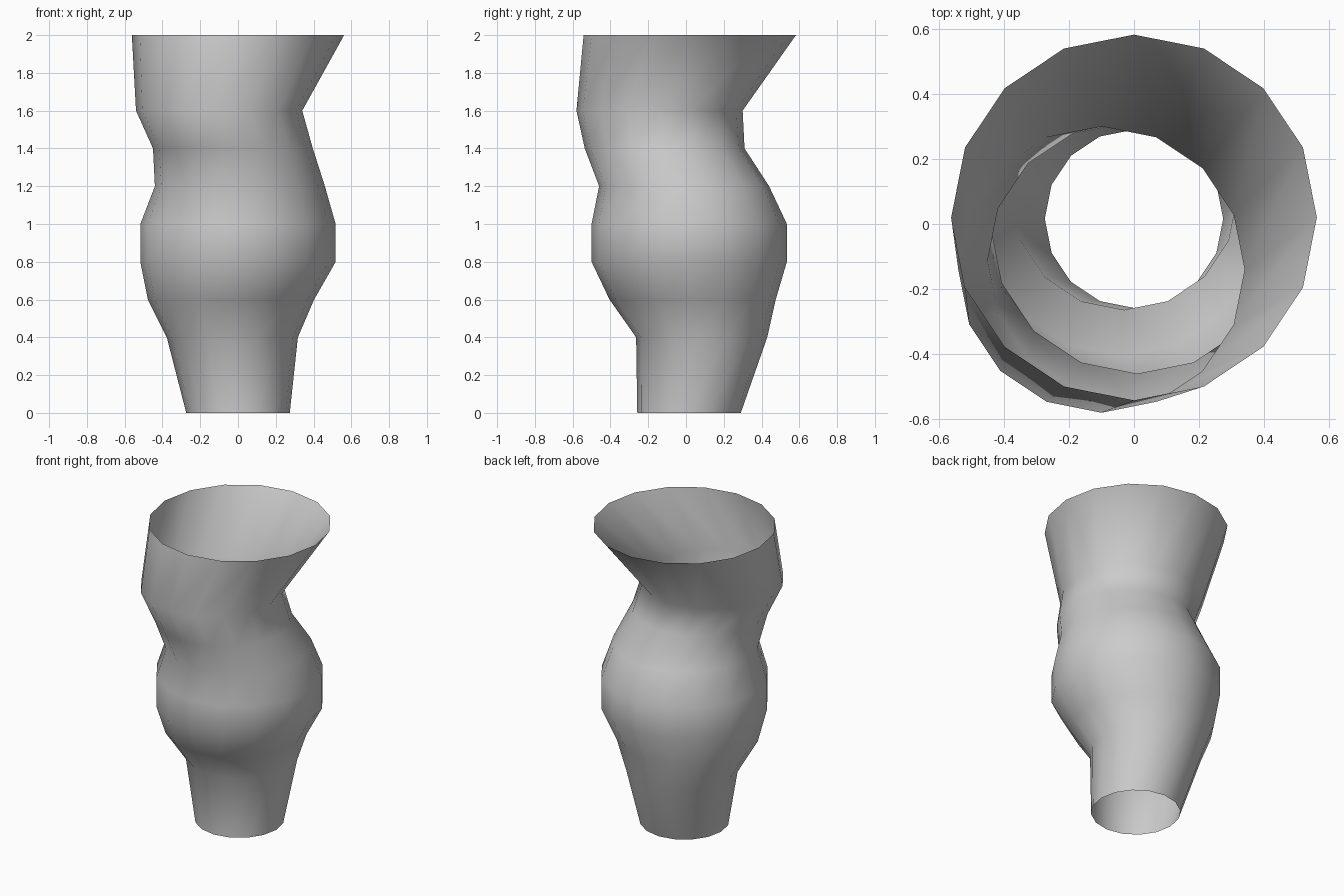
import bpy, bmesh, math

if "Cube" in bpy.data.objects:
    bpy.data.objects.remove(bpy.data.objects["Cube"])

SIDES = 16

# Cross-sections of the tube: height, centre x, centre y, radius
RINGS = [
    (0.0, 0.00, 0.016, 0.274),
    (0.4, -0.03, 0.083, 0.347),
    (0.6, -0.037, 0.035, 0.440),
    (0.8, 0.00, 0.017, 0.517),
    (1.0, 0.00, 0.017, 0.517),
    (1.2, 0.01, -0.01, 0.450),
    (1.4, -0.027, -0.113, 0.423),
    (1.6, -0.10, -0.14, 0.440),
    (2.0, 0.00, 0.02, 0.562),
]

grey = bpy.data.materials.new("plain grey")
grey.diffuse_color = (0.6, 0.6, 0.6, 1.0)
grey.use_nodes = True
grey.node_tree.nodes["Principled BSDF"].inputs["Base Color"].default_value = grey.diffuse_color


def ring(bm, z, cx, cy, r):
    """One circle of vertices around the given centre."""
    angles = [math.tau * i / SIDES for i in range(SIDES)]
    return [bm.verts.new((cx + r * math.cos(a), cy + r * math.sin(a), z))
            for a in angles]


# Vase body: thin open tube, without a floor or a lid
bm = bmesh.new()
loops = [ring(bm, *section) for section in RINGS]
for low, high in zip(loops, loops[1:]):
    for i in range(SIDES):
        j = (i + 1) % SIDES
        face = bm.faces.new((low[i], low[j], high[j], high[i]))
        face.smooth = True

mesh = bpy.data.meshes.new("vase_body")
bm.to_mesh(mesh)
bm.free()
mesh.materials.append(grey)
vase = bpy.data.objects.new("vase_body", mesh)
bpy.context.collection.objects.link(vase)
